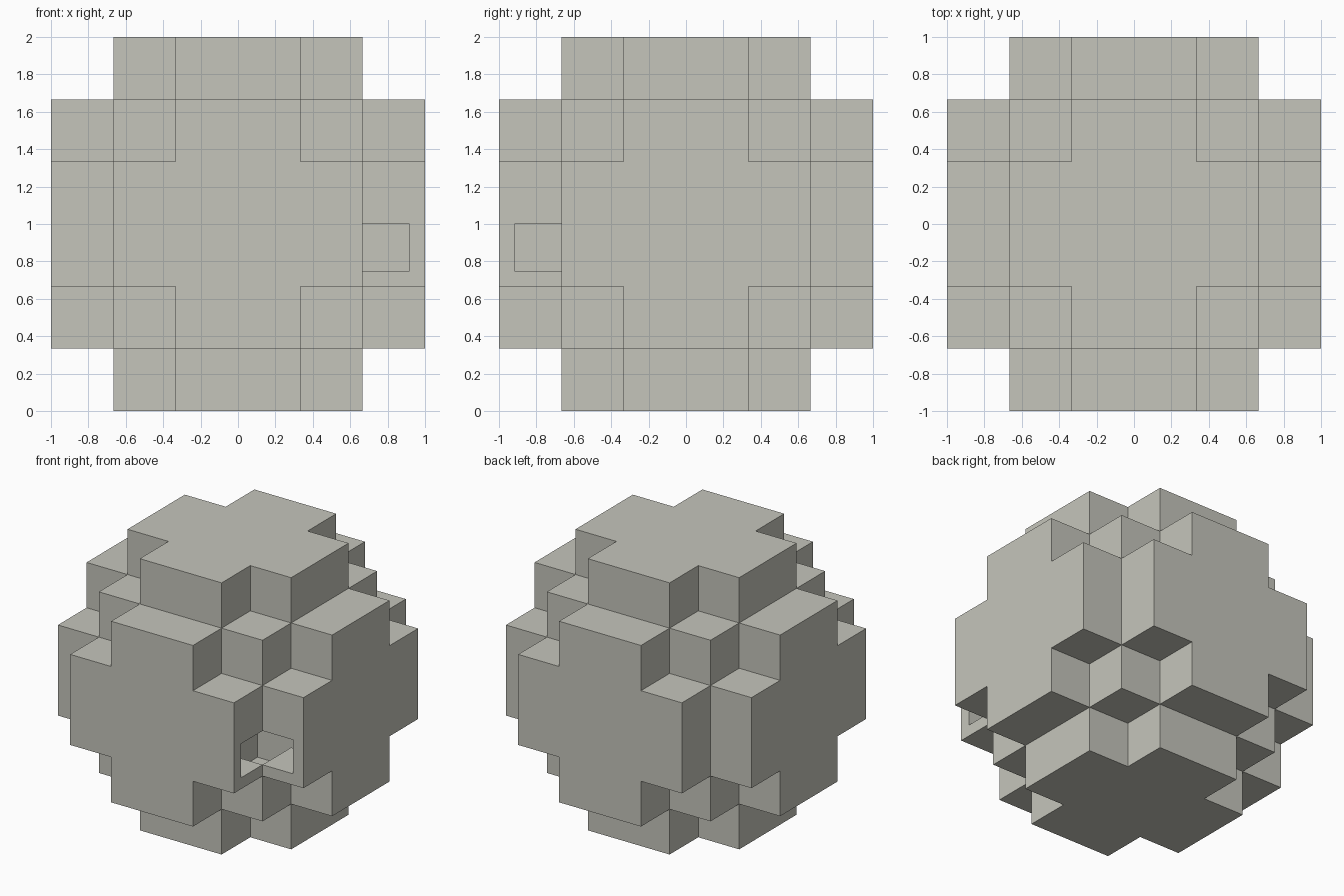
import bpy
import bmesh
import math
from mathutils import Vector

cube = bpy.data.objects.get("Cube")
if cube:
    bpy.data.objects.remove(cube, do_unlink=True)

N = 6                      # blocks along each side
CELL = 2 / N               # block size
WALL = CELL / 4            # thickness of the hollow shell
DOORWAY = (5, 0, 2)        # open corner block whose neighbours have no wall towards it
CUTS = (0, WALL, CELL - WALL)


def in_ball(c):
    """Blocks whose centres lie inside a sphere make up the ball."""
    return sum((i - (N - 1) / 2) ** 2 for i in c) < 9


def step(c, axis, d):
    return tuple(v + (d if a == axis else 0) for a, v in enumerate(c))


def is_solid(s):
    """Each block is split in three bands per axis; only the outward band is wall."""
    cell = tuple(i // 3 for i in s)
    if not in_ball(cell):
        return False
    for axis in range(3):
        d = s[axis] % 3 - 1
        if d:
            neighbour = step(cell, axis, d)
            if not in_ball(neighbour) and neighbour != DOORWAY:
                return True
    return False


def position(s):
    x, y, z = (i // 3 * CELL + CUTS[i % 3] for i in s)
    return Vector((x - 1, y - 1, z))


# Surface between wall and air
bands = range(3 * N)
solid = {(x, y, z) for x in bands for y in bands for z in bands if is_solid((x, y, z))}
bm = bmesh.new()
verts = {}


def vert(s):
    if s not in verts:
        verts[s] = bm.verts.new(position(s))
    return verts[s]


for s in solid:
    for axis in range(3):
        u, v = (axis + 1) % 3, (axis + 2) % 3
        for d in (-1, 1):
            if step(s, axis, d) in solid:
                continue
            a = step(s, axis, 1) if d > 0 else s
            b = step(a, u, 1)
            c = step(b, v, 1)
            e = step(a, v, 1)
            ring = (a, b, c, e) if d > 0 else (e, c, b, a)
            bm.faces.new([vert(k) for k in ring])

# Merge the flat areas into clean faces
bmesh.ops.dissolve_limit(bm, angle_limit=math.radians(1),
                         verts=bm.verts[:], edges=bm.edges[:])

mesh = bpy.data.meshes.new("hollow_block_ball")
bm.to_mesh(mesh)
bm.free()
ball = bpy.data.objects.new("hollow_block_ball", mesh)
bpy.context.scene.collection.objects.link(ball)

# Pale stone grey
colour = (0.56, 0.56, 0.50, 1)
mat = bpy.data.materials.new("pale_stone_grey")
mat.use_nodes = True
mat.diffuse_color = colour
mat.node_tree.nodes["Principled BSDF"].inputs["Base Color"].default_value = colour
mesh.materials.append(mat)
